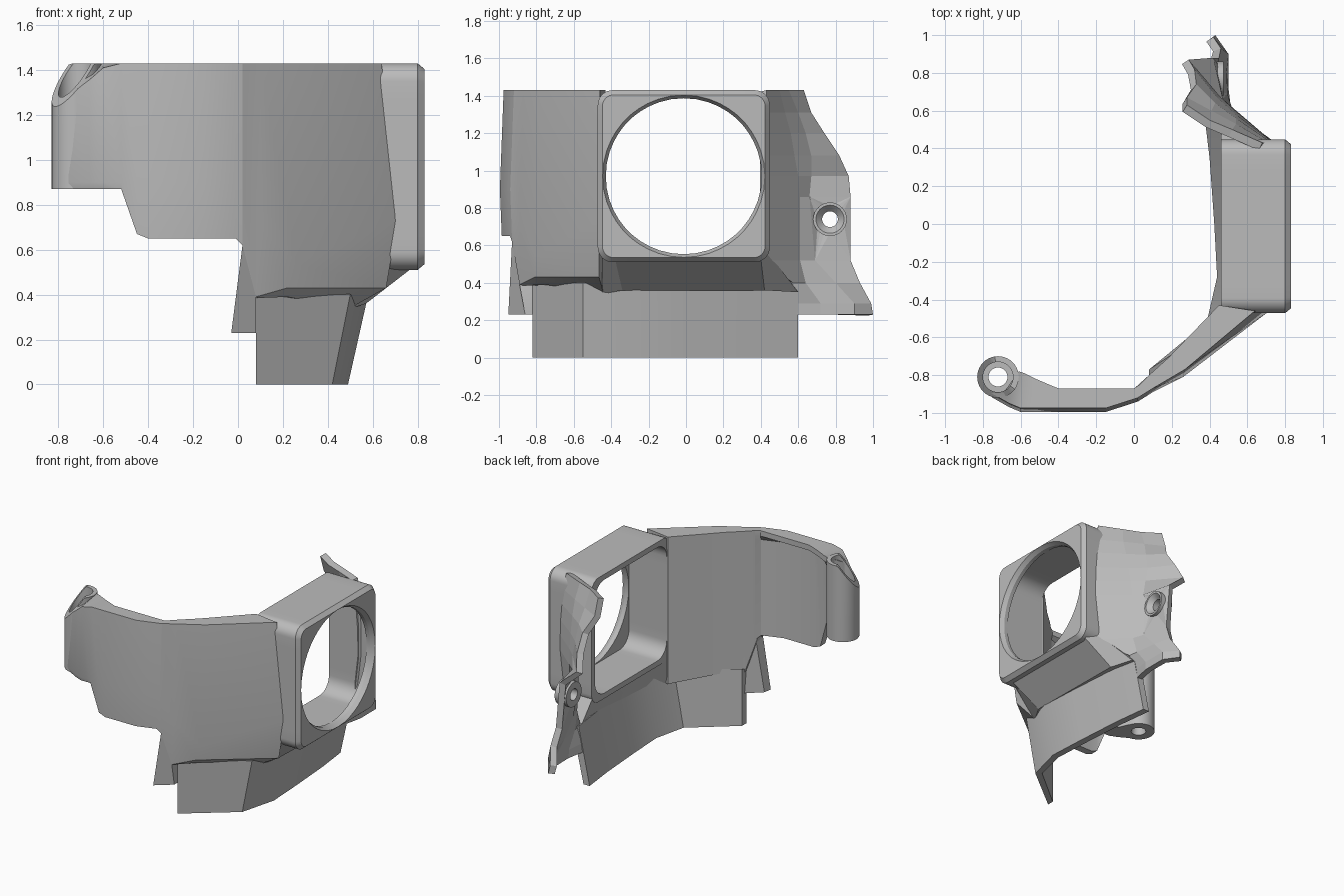
import bpy, bmesh, math
from mathutils import Vector

cube = bpy.data.objects.get("Cube")
if cube:
    bpy.data.objects.remove(cube, do_unlink=True)

grey = bpy.data.materials.new("plain_grey")
grey.use_nodes = True
colour = (0.5, 0.5, 0.5, 1)
grey.diffuse_color = colour
grey.node_tree.nodes["Principled BSDF"].inputs["Base Color"].default_value = colour

TOP = 1.43


def finish(name, bm, smooth=True):
    mesh = bpy.data.meshes.new(name)
    bm.to_mesh(mesh)
    bm.free()
    mesh.materials.append(grey)
    obj = bpy.data.objects.new(name, mesh)
    bpy.context.collection.objects.link(obj)
    if smooth:
        bpy.ops.object.select_all(action="DESELECT")
        obj.select_set(True)
        bpy.context.view_layer.objects.active = obj
        bpy.ops.object.shade_smooth_by_angle(angle=math.radians(25))
    return obj


def loft(name, rings, loop=False):
    """Bridge closed rings; cap the ends, or join last to first."""
    bm = bmesh.new()
    rows = [[bm.verts.new(p) for p in ring] for ring in rings]
    pairs = list(zip(rows, rows[1:]))
    if loop:
        pairs.append((rows[-1], rows[0]))
    else:
        bm.faces.new(rows[0])
        bm.faces.new(rows[-1])
    n = len(rows[0])
    for a, b in pairs:
        for i in range(n):
            j = (i + 1) % n
            bm.faces.new((a[i], a[j], b[j], b[i]))
    bmesh.ops.remove_doubles(bm, verts=bm.verts, dist=0.0005)
    bmesh.ops.recalc_face_normals(bm, faces=bm.faces)
    return finish(name, bm)


def slanted_top(x, y):
    """Top edge, cut away towards the front hinge corner."""
    return min(TOP, 1.26 + 1.17 * (x + 0.83) + 0.72 * (y + 0.81))


# Square lamp frame: rounded outside, round front opening, rounded pocket behind
CY, CZ = -0.012, 0.97


def square_points(size, radius):
    """Rounded square: an arc of points per corner and points along each side."""
    pts, flat = [], size - radius
    for q in range(4):
        turn = math.pi / 2 * q
        c, s = round(math.cos(turn)), round(math.sin(turn))
        local = [(size, flat * (k / 5 - 1)) for k in range(1, 10)]
        for k in range(9):
            a = math.pi / 2 * k / 8
            local.append((flat + radius * math.cos(a), flat + radius * math.sin(a)))
        pts += [(u * c - v * s, u * s + v * c) for u, v in local]
    return pts


def square_ring(x, size, radius):
    return [(x, CY + u, CZ + v) for u, v in square_points(size, radius)]


def round_ring(x, r):
    return [(x, CY + r * u / math.hypot(u, v), CZ + r * v / math.hypot(u, v))
            for u, v in square_points(0.46, 0.08)]


loft("square_frame", [
    square_ring(0.46, 0.46, 0.08), square_ring(0.80, 0.46, 0.08),
    square_ring(0.83, 0.435, 0.06), round_ring(0.83, 0.434),
    round_ring(0.80, 0.417), round_ring(0.77, 0.417),
    square_ring(0.77, 0.42, 0.11), square_ring(0.46, 0.42, 0.11)], loop=True)


# Front wall with a top lip and a recessed inner face
def wall_ring(outer, inner, low, recess):
    (ox, oy), (ix, iy) = outer, inner
    rim = oy + 0.02
    return [(ox, rim, slanted_top(ox, rim)), (ox, oy, 0.9), (ox, oy + 0.01, low),
            (ix, iy - recess, low), (ix, iy - recess, slanted_top(ix, iy) - 0.07),
            (ix, iy, slanted_top(ix, iy) - 0.04), (ix, iy, slanted_top(ix, iy))]


loft("front_wall", [wall_ring(*s) for s in (
    ((-0.755, -0.916), (-0.69, -0.892), 0.87, 0.0),
    ((-0.66, -0.97), (-0.61, -0.78), 0.87, 0.0),
    ((-0.60, -0.995), (-0.58, -0.79), 0.87, 0.06),
    ((-0.52, -0.995), (-0.52, -0.82), 0.87, 0.08),
    ((-0.45, -0.995), (-0.45, -0.85), 0.67, 0.08),
    ((-0.40, -0.995), (-0.40, -0.87), 0.65, 0.06),
    ((-0.15, -0.995), (-0.15, -0.87), 0.65, 0.06),
    ((-0.01, -0.95), (0.00, -0.87), 0.65, 0.01),
    ((0.02, -0.94), (0.03, -0.85), 0.62, 0.0))])


# Diagonal wall with a bulging middle, overhanging the skirt below it
def diagonal_ring(top, bulge, edge, foot, inner):
    ix, iy = inner
    return [(*top, TOP), bulge, edge, foot, (ix, iy, foot[2]), (ix, iy, TOP)]


loft("diagonal_wall", [diagonal_ring(*s) for s in (
    ((0.02, -0.92), (0.02, -0.94, 0.90), (0.02, -0.93, 0.62),
     (0.02, -0.92, 0.62), (0.02, -0.86)),
    ((0.10, -0.87), (0.10, -0.89, 0.70), (0.08, -0.89, 0.39),
     (0.09, -0.87, 0.385), (0.08, -0.80)),
    ((0.27, -0.77), (0.26, -0.81, 0.54), (0.22, -0.81, 0.43),
     (0.22, -0.75, 0.39), (0.18, -0.71)),
    ((0.64, -0.46), (0.71, -0.465, 0.73), (0.66, -0.465, 0.43),
     (0.50, -0.44, 0.34), (0.45, -0.43)))])

# Narrow leg at the end of the diagonal wall
loft("corner_leg", [
    [(0.02, -0.93, 0.62), (0.08, -0.89, 0.39), (0.08, -0.82, 0.39), (0.03, -0.86, 0.62)],
    [(-0.03, -0.95, 0.23), (0.08, -0.86, 0.23), (0.08, -0.80, 0.23), (-0.02, -0.89, 0.23)]])

# Lower skirt, leaning outward as it rises
skirt = []
for x, y, lean in ((0.08, -0.82, 0.0), (0.42, -0.55, 0.08), (0.49, -0.28, 0.09),
                   (0.475, 0.0, 0.09), (0.45, 0.35, 0.09), (0.42, 0.60, 0.09)):
    nx, ny = (-0.035, 0.03) if -0.6 < y < -0.5 else (0, 0.05) if y < -0.6 else (-0.05, 0)
    skirt.append([(x, y, 0), (x + lean, y, 0.40),
                  (x + lean + nx, y + ny, 0.42), (x + nx, y + ny, 0)])
loft("lower_skirt", skirt)

# Sloping underside between the frame and the skirt
loft("frame_underside", [
    [(out, y, top), (mid, y2, low), (mid - 0.05, y2, low), (0.46, y, top)]
    for y, y2, out, mid, low, top in (
        (-0.45, -0.45, 0.70, 0.51, 0.34, 0.56),
        (-0.38, -0.34, 0.79, 0.57, 0.36, 0.53),
        (0.40, 0.42, 0.79, 0.56, 0.36, 0.53),
        (0.44, 0.60, 0.68, 0.52, 0.35, 0.56))])

# Rear flange: a twisting sheet, one row of (x, y) points per height
rows = (
    (0.23, (0.47, 0.58), (0.50, 0.72), (0.50, 0.90), (0.43, 1.00)),
    (0.29, (0.48, 0.58), (0.50, 0.72), (0.50, 0.90), (0.42, 0.99)),
    (0.40, (0.52, 0.57), (0.51, 0.64), (0.49, 0.80), (0.46, 0.93)),
    (0.52, (0.70, 0.43), (0.52, 0.61), (0.495, 0.69), (0.45, 0.88)),
    (0.86, (0.74, 0.43), (0.53, 0.61), (0.47, 0.66), (0.42, 0.88)),
    (0.97, (0.74, 0.43), (0.535, 0.60), (0.46, 0.67), (0.29, 0.87)),
    (1.08, (0.74, 0.43), (0.54, 0.58), (0.44, 0.67), (0.32, 0.82)),
    (1.20, (0.73, 0.43), (0.54, 0.56), (0.43, 0.64), (0.33, 0.74)),
    (1.31, (0.71, 0.43), (0.54, 0.53), (0.41, 0.60), (0.28, 0.67)),
    (TOP, (0.68, 0.43), (0.52, 0.50), (0.40, 0.55), (0.28, 0.63)))
bm = bmesh.new()
grid = [[bm.verts.new((x, y, z)) for x, y in pts] for z, *pts in rows]
for a, b in zip(grid, grid[1:]):
    for i in range(3):
        # leave an opening where the screw boss sits
        if not (i == 2 and a is grid[3]):
            bm.faces.new((a[i], a[i + 1], b[i + 1], b[i]))
boss_y, boss_z = 0.77, 0.74
hole = [bm.verts.new((0.45, boss_y + 0.07 * math.cos(t), boss_z + 0.07 * math.sin(t)))
        for t in (math.tau * k / 16 for k in range(16))]
corners = [grid[4][3], grid[4][2], grid[3][2], grid[3][3]]
for q, corner in enumerate(corners):
    for k in range(4 * q, 4 * q + 4):
        bm.faces.new((hole[k], corner, hole[(k + 1) % 16]))
    bm.faces.new((corner, corners[(q + 1) % 4], hole[(4 * q + 4) % 16]))
bmesh.ops.recalc_face_normals(bm, faces=bm.faces)
bm.faces.ensure_lookup_table()
if bm.faces[0].normal.x < 0:
    bmesh.ops.reverse_faces(bm, faces=bm.faces)
flange = finish("rear_flange", bm, smooth=False)
thick = flange.modifiers.new("thickness", "SOLIDIFY")
thick.thickness = 0.045
thick.offset = -1


def turned(name, profile, place, steps=40):
    """Revolve a closed (radius, height) profile; place maps it to 3D."""
    loft(name, [[place(r, h, math.tau * k / steps) for r, h in profile]
                for k in range(steps)], loop=True)


# Screw boss with a countersunk hole
turned("screw_boss", ((0.09, 0.38), (0.09, 0.475), (0.075, 0.475), (0.042, 0.44), (0.042, 0.38)),
       lambda r, h, t: Vector((h, boss_y + r * math.cos(t), boss_z + r * math.sin(t))))


# Hinge tube with a slanted top
def tube_point(r, h, t):
    x, y = -0.72 + r * math.cos(t), -0.81 + r * math.sin(t)
    return Vector((x, y, min(h, slanted_top(x, y))))


turned("hinge_tube", ((0.11, 0.87), (0.11, TOP), (0.08, TOP), (0.08, 1.15), (0.05, 1.15), (0.05, 0.87)),
       tube_point)
